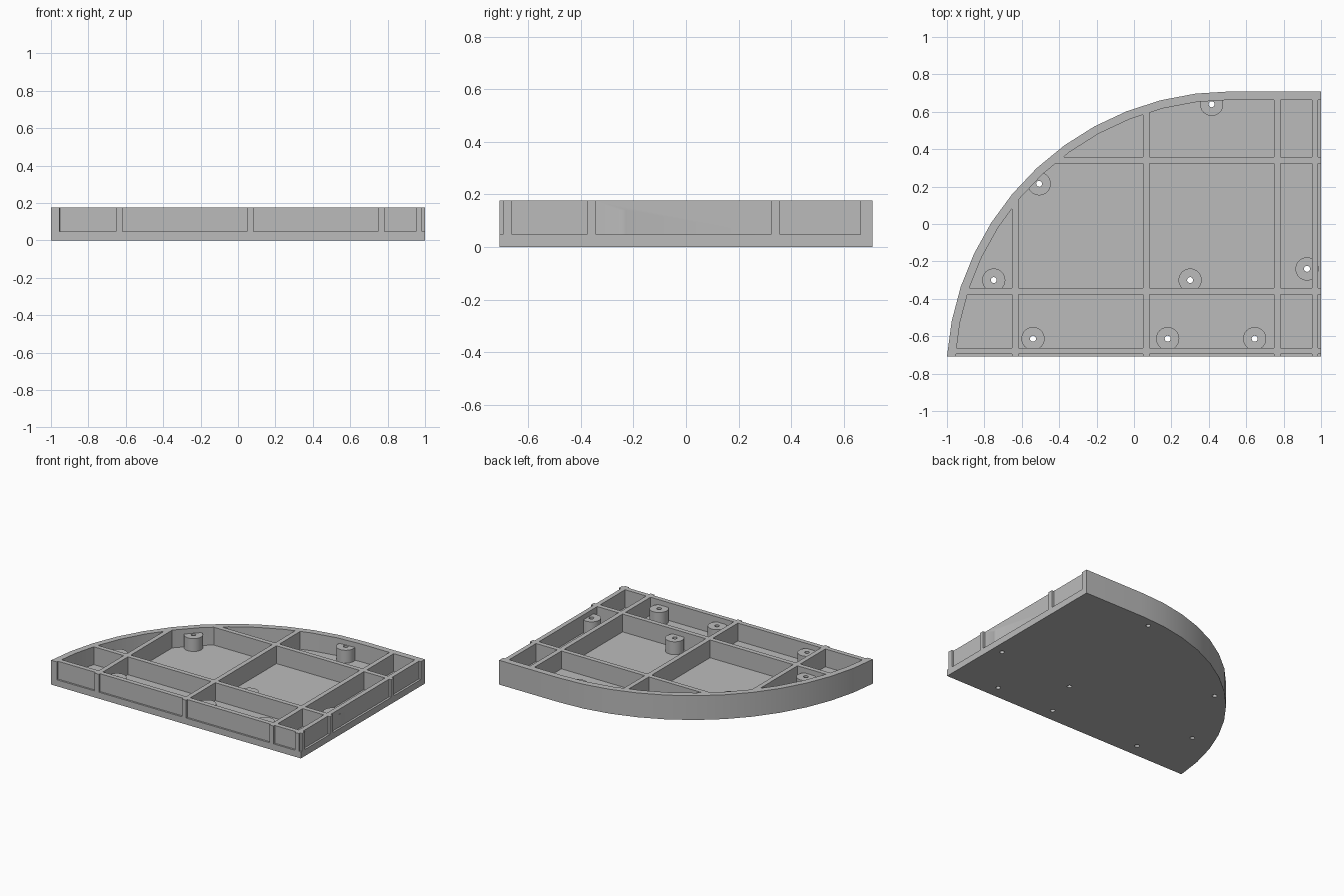
import bpy
import bmesh
from math import asin, cos, pi, sin

if "Cube" in bpy.data.objects:
    bpy.data.objects.remove(bpy.data.objects["Cube"])

HALF_Y, TOP, FLOOR = 0.709, 0.176, 0.047
WALL = 0.045
ARC_X, STEPS = 0.52, 12
ARC_Y = -(1 + ARC_X) ** 2 / (4 * HALF_Y)   # arc meets the back edge and front left corner
RADIUS = HALF_Y - ARC_Y
SWEEP = pi / 2 - asin((-HALF_Y - ARC_Y) / RADIUS)

# Openings between the ribs, the outermost running past the edges
X_GAPS = [(-1.2, -0.652), (-0.618, 0.048), (0.082, 0.748), (0.782, 0.951), (0.984, 1.2)]
Y_GAPS = [(-0.9, -0.696), (-0.662, -0.377), (-0.343, 0.323), (0.357, 0.9)]
BOSSES = [(-0.75, -0.3), (0.3, -0.3), (0.925, -0.24), (-0.54, -0.613),
          (0.18, -0.613), (0.645, -0.613), (-0.507, 0.215), (0.415, 0.64)]

grey = bpy.data.materials.new("plain grey")
grey.use_nodes = True
grey.diffuse_color = (0.5, 0.5, 0.5, 1)
grey.node_tree.nodes["Principled BSDF"].inputs["Base Color"].default_value = (0.5, 0.5, 0.5, 1)


def outline(inset, overrun):
    """Quarter-round plan, counter-clockwise; overrun extends the two straight open sides."""
    r = RADIUS - inset
    pts = [(ARC_X - r * sin(SWEEP * i / STEPS), ARC_Y + r * cos(SWEEP * i / STEPS))
           for i in range(STEPS + 1)]
    low = -HALF_Y - overrun
    if overrun:
        pts.append((pts[-1][0], low))
    return pts + [(1 + overrun, low), (1 + overrun, HALF_Y - inset)]


def clip(poly, axis, limit, sign):
    """Keep the part of a convex polygon on one side of an axis line."""
    kept = []
    for p, q in zip(poly, poly[1:] + poly[:1]):
        dp, dq = sign * (p[axis] - limit), sign * (q[axis] - limit)
        if dp >= 0:
            kept.append(p)
        if dp * dq < 0:
            t = dp / (dp - dq)
            kept.append((p[0] + t * (q[0] - p[0]), p[1] + t * (q[1] - p[1])))
    return kept


def circle(centre, radius, sides=32):
    return [(centre[0] + radius * cos(2 * pi * i / sides),
             centre[1] + radius * sin(2 * pi * i / sides)) for i in range(sides)]


def prisms(name, polygons, z0, z1):
    """One object holding an upright prism for every polygon."""
    bm = bmesh.new()
    for poly in polygons:
        face = bm.faces.new([bm.verts.new((x, y, z0)) for x, y in poly])
        top = bmesh.ops.extrude_face_region(bm, geom=[face])["geom"]
        bmesh.ops.translate(bm, vec=(0, 0, z1 - z0),
                            verts=[v for v in top if isinstance(v, bmesh.types.BMVert)])
    bmesh.ops.recalc_face_normals(bm, faces=bm.faces)
    mesh = bpy.data.meshes.new(name)
    bm.to_mesh(mesh)
    bm.free()
    mesh.materials.append(grey)
    obj = bpy.data.objects.new(name, mesh)
    bpy.context.collection.objects.link(obj)
    return obj


def combine(target, tool, operation):
    """Apply a boolean and remove its helper object."""
    tool.hide_render = True
    mod = target.modifiers.new(operation.lower(), 'BOOLEAN')
    mod.operation, mod.solver, mod.object = operation, 'EXACT', tool
    bpy.ops.object.select_all(action='DESELECT')
    bpy.context.view_layer.objects.active = target
    target.select_set(True)
    bpy.ops.object.modifier_apply(modifier=mod.name)
    bpy.data.objects.remove(tool)


# Solid quarter-round block
tray = prisms("ribbed_tray", [outline(0, 0)], 0, TOP)

# Pockets inside the rim and shallow panels along the straight sides
cells = []
for x0, x1 in X_GAPS:
    for y0, y1 in Y_GAPS:
        cell = outline(WALL, 0.1)
        for axis, limit, sign in ((0, x0, 1), (0, x1, -1), (1, y0, 1), (1, y1, -1)):
            cell = clip(cell, axis, limit, sign)
        if len(cell) > 2:
            cells.append(cell)
combine(tray, prisms("pocket_cutter", cells, FLOOR, TOP + 0.1), 'DIFFERENCE')

# Round screw bosses with holes through the floor
combine(tray, prisms("bosses", [circle(c, 0.062) for c in BOSSES], 0.02, 0.14), 'UNION')
combine(tray, prisms("hole_cutter", [circle(c, 0.016, 16) for c in BOSSES], -0.1, 0.15), 'DIFFERENCE')

bpy.ops.object.shade_smooth_by_angle()
